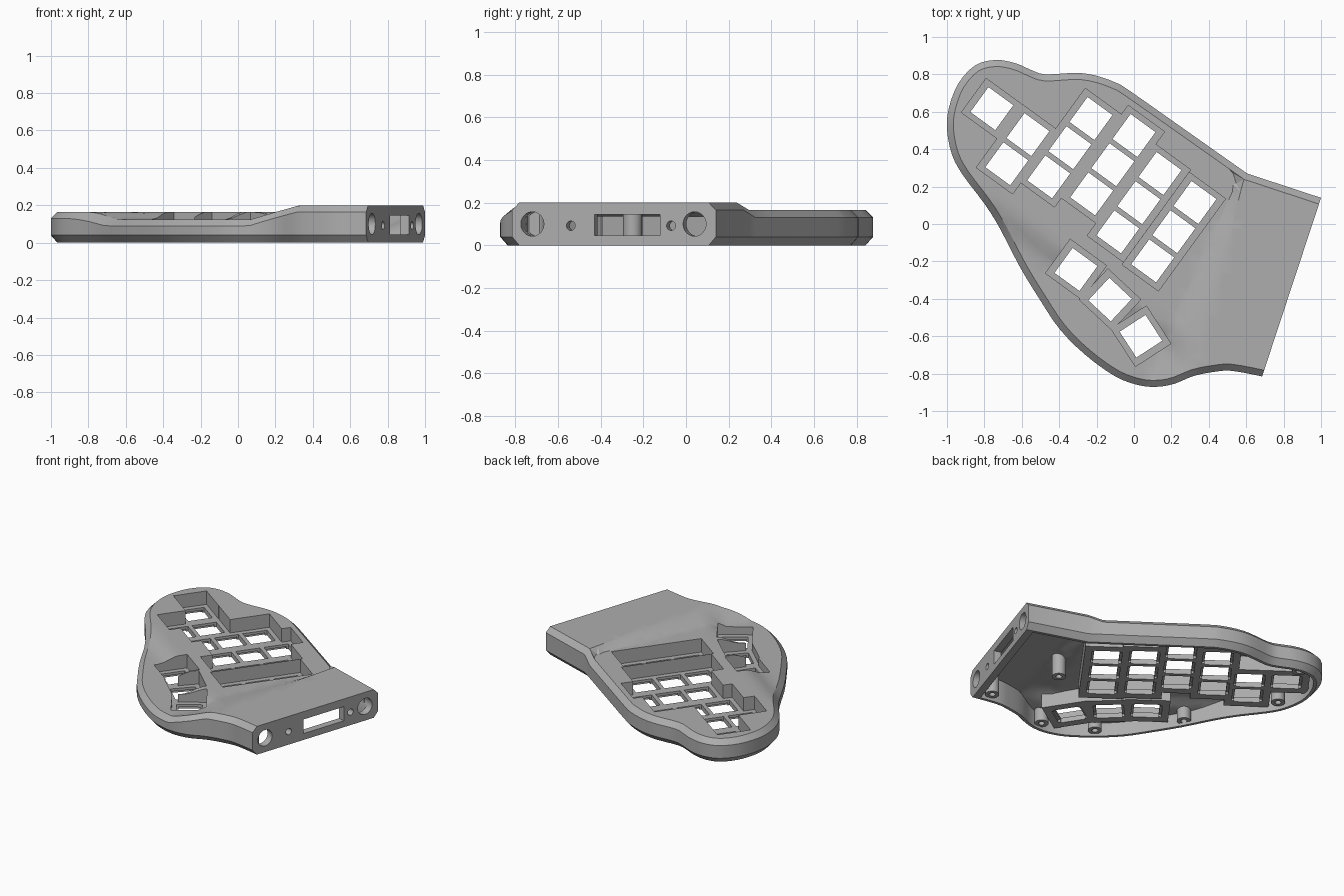
import bpy, bmesh, math
from mathutils import Vector, Matrix
from mathutils.geometry import delaunay_2d_cdt

if "Cube" in bpy.data.objects:
    bpy.data.objects.remove(bpy.data.objects["Cube"])

grey = bpy.data.materials.new("plain grey")
grey.use_nodes = True
grey.diffuse_color = (0.42, 0.42, 0.42, 1)
grey.node_tree.nodes["Principled BSDF"].inputs["Base Color"].default_value = (0.42, 0.42, 0.42, 1)

# Plan outline, counter-clockwise from the rear corner of the deck
KNOTS = [Vector(p) for p in (
    (.605, .27), (.3, .485), (-.02, .71), (-.1, .757), (-.21, .795), (-.315, .808),
    (-.475, .8), (-.555, .826), (-.635, .86), (-.74, .877), (-.85, .848), (-.94, .75),
    (-.99, .62), (-1, .505), (-.973, .37), (-.914, .26), (-.797, .105), (-.717, -.024),
    (-.61, -.23), (-.5, -.41), (-.396, -.564), (-.26, -.7), (-.1, -.815), (.03, -.863),
    (.13, -.87), (.22, -.853), (.32, -.812), (.433, -.79), (.524, -.785), (.685, -.815))]
END_A, END_B = KNOTS[-1], Vector((1, .14))
ANGLE = math.radians(-36)
STEP = Vector((-.113, -.156))
FLOOR, PLATE = .07, .035


def smooth_path(pts, steps=3):
    """Catmull-Rom curve through the points."""
    out = []
    for i in range(len(pts) - 1):
        a, b, c, d = pts[max(i - 1, 0)], pts[i], pts[i + 1], pts[min(i + 2, len(pts) - 1)]
        for k in range(steps):
            t = k / steps
            out.append(.5 * (2 * b + (c - a) * t + (2 * a - 5 * b + 4 * c - d) * t ** 2
                             + (3 * b - a - 3 * c + d) * t ** 3))
    return out + [pts[-1]]


OUTLINE = smooth_path(KNOTS) + [END_B]


def inset(dist, end_dist):
    """Move the outline inward, with its own distance for the flat end."""
    n, out = len(OUTLINE), []
    for i, p in enumerate(OUTLINE):
        e1 = (p - OUTLINE[i - 1]).normalized()
        e2 = (OUTLINE[(i + 1) % n] - p).normalized()
        n1, n2 = Vector((-e1.y, e1.x)), Vector((-e2.y, e2.x))
        d1 = end_dist if i == n - 1 else dist
        d2 = end_dist if i == n - 2 else dist
        c = n1.dot(n2)
        if c > .9:
            out.append(p + (n1 + n2) * dist / (1 + c))
        else:
            out.append(p + ((d1 - d2 * c) * n1 + (d2 - d1 * c) * n2) / (1 - c * c))
    return out


def ease(t):
    t = min(max(t, 0), 1)
    return t * t * (3 - 2 * t)


def ramp_start(y):
    return .06 + (y + .865) * .449


def ramp_end(y):
    return max(.32 + (y + .8) * .257, ramp_start(y) + .02)


def top(p):
    """Top height: finger plateau, lower thumb area and raised deck."""
    v = p.x * .586 + p.y * .81
    base = .125 + .04 * ease((v + .46) / .14)
    a, b = ramp_start(p.y), ramp_end(p.y)
    return base + (.2 - base) * min(max((p.x - a) / (b - a), 0), 1)


def make(name, bm):
    bmesh.ops.recalc_face_normals(bm, faces=bm.faces)
    me = bpy.data.meshes.new(name)
    bm.to_mesh(me)
    bm.free()
    me.materials.append(grey)
    ob = bpy.data.objects.new(name, me)
    bpy.context.collection.objects.link(ob)
    return ob


def solid(name, rings, drop):
    """Stack of outline rings, closed by the shaped top surface."""
    bm = bmesh.new()
    loops = [[bm.verts.new((p.x, p.y, z(p))) for p in inset(d, e)] for d, e, z in rings]
    n = len(OUTLINE)
    bm.faces.new(loops[0])
    for lo, hi in zip(loops, loops[1:]):
        for i in range(n):
            j = (i + 1) % n
            bm.faces.new((lo[i], lo[j], hi[j], hi[i]))
    pts = [v.co.xy for v in loops[-1]]
    pts += [Vector((-.97 + .06 * i, -.87 + .06 * j)) for i in range(34) for j in range(30)]
    for k in range(24):
        y = -.84 + .046 * k
        pts += [Vector((ramp_start(y), y)), Vector((ramp_end(y), y))]
    cv, _, cf, ov, _, _ = delaunay_2d_cdt(pts, [], [list(range(n))], 1, 1e-5)
    made = {}
    for f in cf:
        for i in f:
            if i not in made:
                rim = [o for o in ov[i] if o < n]
                made[i] = loops[-1][rim[0]] if rim else bm.verts.new((*cv[i], top(cv[i]) - drop))
        bm.faces.new([made[i] for i in f])
    return make(name, bm)


def boxes(name, items, z0, z1):
    """Upright boxes given as (centre, angle, width, depth)."""
    bm = bmesh.new()
    for c, a, w, d in items:
        m = (Matrix.Translation((c.x, c.y, (z0 + z1) / 2)) @ Matrix.Rotation(a, 4, 'Z')
             @ Matrix.Diagonal((w, d, z1 - z0, 1)))
        bmesh.ops.create_cube(bm, size=1, matrix=m)
    return make(name, bm)


def rods(name, items, length):
    """Cylinders given as (matrix, radius)."""
    bm = bmesh.new()
    for m, r in items:
        bmesh.ops.create_cone(bm, cap_ends=True, segments=24, radius1=r, radius2=r,
                              depth=length, matrix=m)
    return make(name, bm)


def cut(ob, cutter):
    mod = ob.modifiers.new("cut", 'BOOLEAN')
    mod.operation, mod.solver, mod.object = 'DIFFERENCE', 'EXACT', cutter
    bpy.context.view_layer.objects.active = ob
    bpy.ops.object.modifier_apply(modifier=mod.name)
    bpy.data.objects.remove(cutter)


# Outer body with chamfered rims, and the cavity that hollows it
case = solid("case_shell", [(.035, 0, lambda p: 0), (0, 0, lambda p: .04),
                            (0, 0, lambda p: top(p) - .035), (.035, 0, top)], 0)
cavity = solid("cavity", [(.055, .05, lambda p: -.1),
                          (.055, .05, lambda p: top(p) - .03)], .03)

# Key columns (first key, count) and the fanned thumb keys
columns = [((-.76, .617), 1), ((-.567, .478), 2), ((-.23, .564), 3),
           ((0, .473), 3), ((.139, .27), 3), ((.326, .115), 3)]
thumbs = [((-.31, -.243), -36), ((-.128, -.404), -43), ((.037, -.6), -57)]
wells, keys = [], []
for first, count in columns:
    first = Vector(first)
    wells.append((first + STEP * (count - 1) / 2, ANGLE, .24, .225 + STEP.length * (count - 1)))
    keys += [(first + STEP * k, ANGLE) for k in range(count)]
for c, deg in thumbs:
    wells.append((Vector(c), math.radians(deg), .24, .225))
    keys.append((Vector(c), math.radians(deg)))

# Trays and screw posts stay solid inside the cavity
for c, a, w, d in wells:
    cut(cavity, boxes("tray", [(c, a, w + .05, d + .05)], PLATE, .4))
posts = [(.42, -.25), (.12, -.78), (-.2, -.63), (-.56, -.17), (-.87, .4), (-.72, .79), (.6, -.7)]
post_at = [Matrix.Translation((x, y, .22)) for x, y in posts]
cut(cavity, rods("posts", [(m, .045) for m in post_at], .4))
cut(case, cavity)

# Key wells from above, switch openings, and clip relief under the plate
for well in wells:
    cut(case, boxes("well", [well], FLOOR, .4))
cut(case, boxes("openings", [(c, a, .165, .165) for c, a in keys], -.1, .3))
cut(case, boxes("relief", [(c, a, .195, .14) for c, a in keys], -.1, .052))
cut(case, rods("screw_holes", [(Matrix.Translation((x, y, .03)), .02) for x, y in posts], .1))

# Flat end: two round sockets, two small screw holes and a long slot
along = END_B - END_A
heading = math.atan2(along.y, along.x)


def end_point(y):
    return END_A + along * ((y - END_A.y) / along.y)


def end_matrix(y, z):
    c = end_point(y)
    return (Matrix.Translation((c.x, c.y, z)) @ Matrix.Rotation(heading, 4, 'Z')
            @ Matrix.Rotation(math.pi / 2, 4, 'X'))


cut(case, rods("end_holes", [(end_matrix(y, z), r) for y, z, r in (
    (-.72, .1, .057), (.04, .1, .057), (-.54, .092, .022), (-.07, .092, .022))], .16))
cut(case, boxes("end_slot", [(end_point(-.275), heading, .325, .2)], .045, .145))

# Smooth curved walls, crisp chamfers
bpy.ops.object.select_all(action='DESELECT')
case.select_set(True)
bpy.context.view_layer.objects.active = case
bpy.ops.object.shade_smooth_by_angle(angle=math.radians(25))
